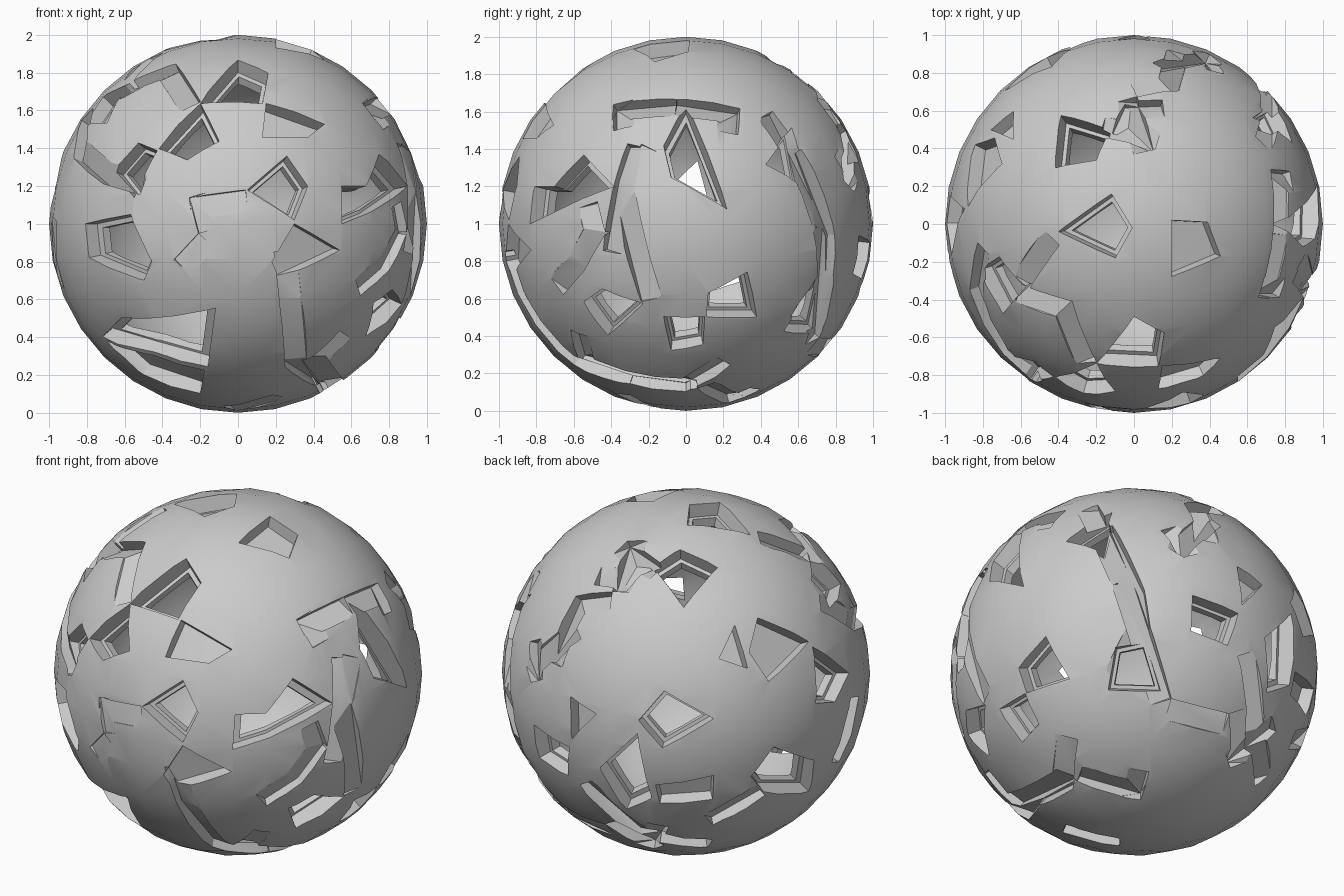
import bpy, bmesh, math
from mathutils import Vector

if "Cube" in bpy.data.objects:
    bpy.data.objects.remove(bpy.data.objects["Cube"])

S = math.sqrt(0.5)
CENTRE = Vector((0, 0, 1))


def view(cx, cy, elev=0):
    """Right, up and toward-viewer axes of a side-on or tilted view."""
    e = math.radians(elev)
    right = Vector((-cy, cx, 0))
    toward = Vector((cx * math.cos(e), cy * math.cos(e), math.sin(e)))
    return right, toward.cross(right), toward


FRONT, RIGHT = view(0, -1), view(1, 0)
TOP = (Vector((1, 0, 0)), Vector((0, 1, 0)), Vector((0, 0, 1)))
BACK_LEFT, BACK_RIGHT = view(-S, S, 25), view(S, S, -25)


def lift(v, p):
    """Put a flat view point onto the unit sphere."""
    d = math.sqrt(max(0.0, 1 - p[0] ** 2 - p[1] ** 2))
    return (v[0] * p[0] + v[1] * p[1] + v[2] * d).normalized()


def make(name, bm):
    me = bpy.data.meshes.new(name)
    bm.to_mesh(me)
    bm.free()
    ob = bpy.data.objects.new(name, me)
    ob.location = CENTRE
    bpy.context.collection.objects.link(ob)
    return ob


def ball(name, r):
    """Sphere with 32 sides, made from an evenly divided cube."""
    bm = bmesh.new()
    bmesh.ops.create_cube(bm, size=2)
    bmesh.ops.subdivide_edges(bm, edges=bm.edges[:], cuts=7, use_grid_fill=True)
    for v in bm.verts:
        v.co = Vector([math.tan(c * math.pi / 4) for c in v.co]).normalized() * r
    return make(name, bm)


def volume(me):
    bm = bmesh.new()
    bm.from_mesh(me)
    v = bm.calc_volume()
    bm.free()
    return v


shell = ball("cracked_shell", 1.0)


def cut_with(ob):
    """Subtract a helper from the shell, keeping only sound results."""
    ob.hide_render = True
    m = shell.modifiers.new("cut", 'BOOLEAN')
    m.operation, m.solver, m.object = 'DIFFERENCE', 'MANIFOLD', ob
    dg = bpy.context.evaluated_depsgraph_get()
    new = bpy.data.meshes.new_from_object(shell.evaluated_get(dg))
    shell.modifiers.remove(m)
    if volume(new) > 0.2 * volume(shell.data):
        shell.data = new
    bpy.data.objects.remove(ob)


def radial_cut(dirs, depths):
    """Cut a pocket whose walls point at the sphere centre."""
    bm = bmesh.new()
    lo = [bm.verts.new(d * r) for d, r in zip(dirs, depths)]
    hi = [bm.verts.new(d * 1.25) for d in dirs]
    bm.faces.new(lo[::-1])
    bm.faces.new(hi)
    n = len(dirs)
    for i in range(n):
        j = (i + 1) % n
        bm.faces.new((lo[i], lo[j], hi[j], hi[i]))
    bmesh.ops.triangulate(bm, faces=bm.faces[:])
    bmesh.ops.recalc_face_normals(bm, faces=bm.faces[:])
    if bm.calc_volume(signed=True) < 0:
        bmesh.ops.reverse_faces(bm, faces=bm.faces[:])
    cut_with(make("cutter", bm))


def hole(v, *pts):
    """Stepped opening: a ledge, then a smaller hole right through."""
    dirs = [lift(v, p) for p in pts]
    mid = sum(dirs, Vector()) / len(dirs)
    radial_cut(dirs, [0.92] * len(dirs))
    radial_cut([mid.lerp(d, 0.82).normalized() for d in dirs], [0.5] * len(dirs))


def pocket(v, *pts):
    radial_cut([lift(v, p) for p in pts], [0.93] * len(pts))


def step(v, *pts, w=0.12, depth=0.945):
    """Plate edge along a path: sunk on one side (w > 0 left, w < 0 right), rising to flush."""
    dirs = [lift(v, p) for p in pts]
    for a, b in zip(dirs, dirs[1:]):
        s = a.cross(b).normalized() * w
        radial_cut([a, b, (b + s).normalized(), (a + s).normalized()], [depth, depth, 1, 1])


# hollow inside
cut_with(ball("hollow", 0.87))

# front openings
hole(FRONT, (-.2, .64), (0, .87), (.16, .8), (.13, .64))
hole(FRONT, (-.42, .4), (-.2, .64), (-.1, .44), (-.27, .34))
hole(FRONT, (-.66, .28), (-.53, .43), (-.43, .39), (-.55, .14))
hole(FRONT, (.05, .18), (.26, .36), (.37, .2), (.3, .02))
hole(FRONT, (-.81, 0), (-.57, .05), (-.46, -.2), (-.5, -.3), (-.79, -.18))
hole(FRONT, (.55, .2), (.68, .2), (.75, .37), (.9, .2), (.7, .06), (.55, 0))
hole(FRONT, (-.72, -.6), (-.62, -.5), (-.12, -.45), (-.16, -.76), (-.45, -.68))
pocket(FRONT, (.15, .64), (.46, .53), (.37, .46), (.13, .46))
pocket(FRONT, (.3, 0), (.54, -.14), (.22, -.29), (.18, -.2))
pocket(FRONT, (-.7, -.62), (-.45, -.7), (-.18, -.78), (-.2, -.9), (-.5, -.8))
step(FRONT, (-.62, .72), (-.33, .85), (-.2, .65), w=-.12)
step(FRONT, (.65, -.38), (.8, -.25), (.9, -.05), (.87, .12))
step(FRONT, (-.26, .14), (-.21, -.05), (-.34, -.19), depth=.98)
step(FRONT, (-.26, .14), (.04, .18), w=-.12, depth=.98)

# right side openings
hole(RIGHT, (0, .64), (.22, .08), (-.08, .25), (-.12, .42))
hole(RIGHT, (-.55, -.42), (-.45, -.35), (-.23, -.43), (-.42, -.6))
hole(RIGHT, (-.12, -.5), (.1, -.5), (.09, -.65), (-.08, -.68))
hole(RIGHT, (.11, -.5), (.38, -.5), (.33, -.26), (.12, -.37))
hole(RIGHT, (.43, .32), (.57, .52), (.63, .2))
step(RIGHT, (-.39, .5), (-.39, .64), (-.05, .67), (.29, .62), (.28, .48), w=-.12)
step(RIGHT, (-.24, .43), (-.39, .17), (-.24, -.42), depth=.98)
step(RIGHT, (.62, .4), (.8, -.06), (.79, -.28), (.61, -.54), w=-.12)
step(RIGHT, (-.97, -.15), (-.88, -.42), (-.6, -.76), (-.3, -.86), (0, -.9), (.24, -.76))

# top openings
hole(TOP, (-.4, -.04), (-.12, .16), (-.01, -.02), (-.1, -.18))
hole(TOP, (-.42, .3), (-.39, .58), (-.13, .5), (-.2, .34))
pocket(TOP, (.2, .02), (.39, .01), (.46, -.17), (.2, -.28))
pocket(TOP, (-.76, .5), (-.64, .6), (-.64, .45))
step(TOP, (.1, .86), (.4, .9), (.48, .8), w=-.12)
step(TOP, (-.12, .5), (-.05, .65), (.15, .66), w=-.12)
step(TOP, (-.83, -.1), (-.87, -.35), (-.72, -.66), (-.52, -.84))

# back left openings
hole(BACK_LEFT, (.58, .09), (.8, -.07), (.7, -.22), (.58, -.22))
hole(BACK_LEFT, (-.28, -.09), (-.02, -.26), (-.3, -.4), (-.42, -.24))
hole(BACK_LEFT, (.19, -.59), (.32, -.44), (.57, -.53), (.56, -.7), (.27, -.68))
hole(BACK_LEFT, (.65, .6), (.83, .42), (.75, .3), (.63, .45))
pocket(BACK_LEFT, (.27, .27), (.56, .12), (.3, -.08), (.2, .09))
pocket(BACK_LEFT, (-.33, -.6), (-.02, -.57), (-.02, -.7), (-.3, -.7))
step(BACK_LEFT, (-.84, .12), (-.67, .46), (-.49, .47), (-.36, .74), (-.2, .59), w=-.12)
step(BACK_LEFT, (.75, -.55), (.87, -.2))
step(BACK_LEFT, (.36, .74), (.64, .62), w=-.12)
step(BACK_LEFT, (-.7, -.57), (-.38, -.87), (0, -.96))
step(BACK_LEFT, (0, -.84), (.28, -.7))

# back right openings
hole(BACK_RIGHT, (.4, .33), (.64, .23), (.58, .05), (.39, .13))
hole(BACK_RIGHT, (-.02, .05), (.15, .08), (.22, -.2), (-.07, -.18))
hole(BACK_RIGHT, (.77, .1), (.9, .25), (.88, -.15), (.77, -.2))
pocket(BACK_RIGHT, (.63, .5), (.76, .4), (.66, .28))
step(BACK_RIGHT, (-.13, .88), (.08, .43), (.27, -.24), w=-.12, depth=.96)
step(BACK_RIGHT, (.27, -.24), (.57, -.32), w=-.12, depth=.97)
step(BACK_RIGHT, (.57, -.32), (.55, -.6), (.8, -.4))
step(BACK_RIGHT, (-.82, -.54), (-.65, -.74), (-.28, -.65), (.06, -.76), (.12, -.62))
step(BACK_RIGHT, (-.4, -.88), (-.1, -.97))
step(BACK_RIGHT, (-.94, 0), (-.9, .37), (-.82, .55), w=-.12)

# smooth shading with crisp cut edges
bpy.ops.object.select_all(action='DESELECT')
shell.select_set(True)
bpy.context.view_layer.objects.active = shell
bpy.ops.object.shade_smooth_by_angle(angle=math.radians(25))
